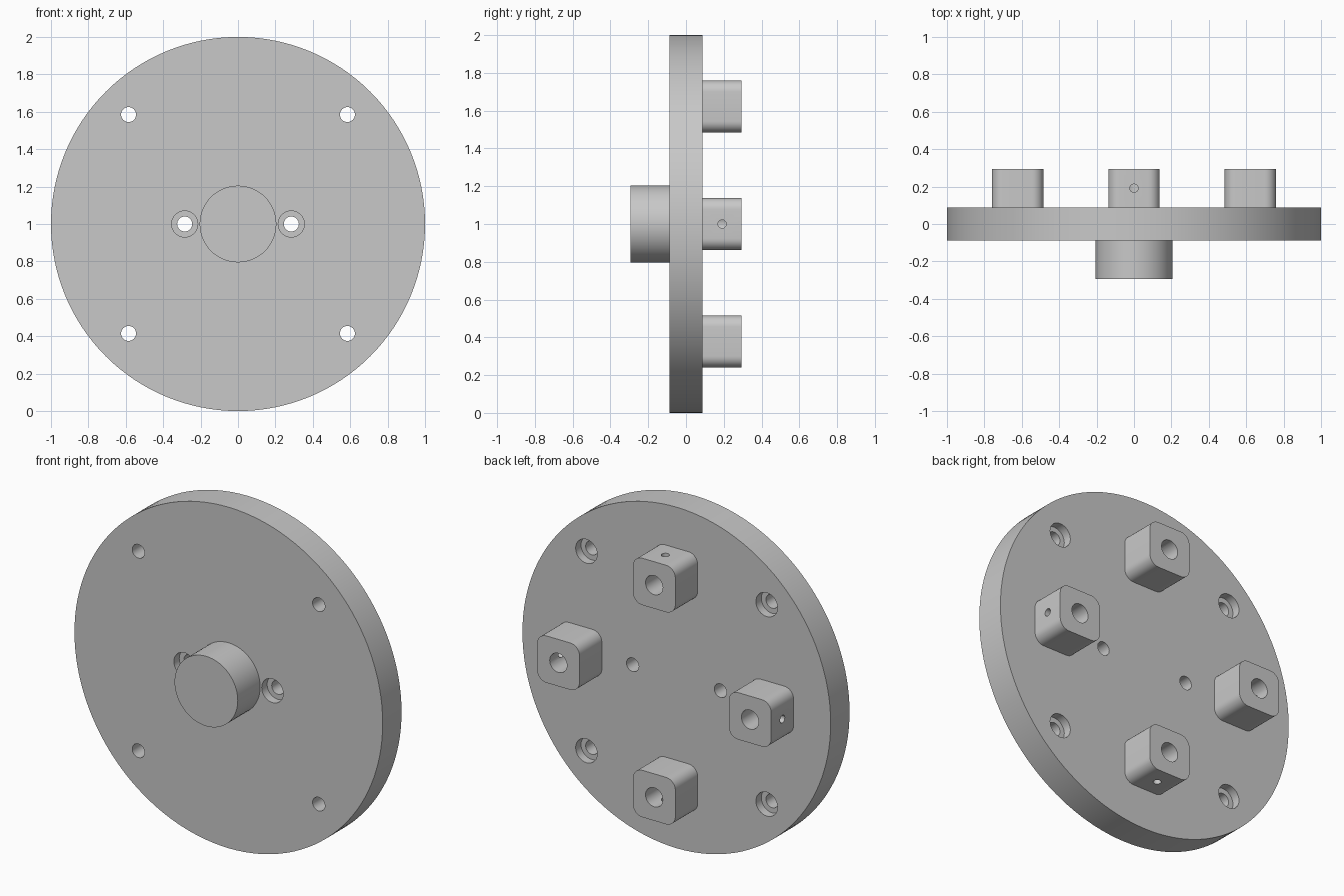
import bpy
import bmesh
from math import pi, radians
from mathutils import Matrix, Vector

# Main dimensions
CENTRE = Vector((0, 0, 1))
HALF = 0.0875          # half the plate thickness
REACH = 0.295          # how far boss and posts stick out
POST_R = 0.622         # distance of posts from the axis
POST_W = 0.275

if "Cube" in bpy.data.objects:
    bpy.data.objects.remove(bpy.data.objects["Cube"], do_unlink=True)

grey = bpy.data.materials.new("machined_grey")
grey.use_nodes = True
colour = (0.58, 0.58, 0.58, 1)
grey.diffuse_color = colour
grey.node_tree.nodes["Principled BSDF"].inputs["Base Color"].default_value = colour


def add_object(name, bm):
    mesh = bpy.data.meshes.new(name)
    bm.to_mesh(mesh)
    bm.free()
    mesh.materials.append(grey)
    obj = bpy.data.objects.new(name, mesh)
    bpy.context.collection.objects.link(obj)
    return obj


def add_rod(bm, radius, start, end, segments=32):
    """Closed cylinder between two points."""
    start, end = Vector(start), Vector(end)
    axis = end - start
    turn = axis.to_track_quat("Z", "Y").to_matrix().to_4x4()
    bmesh.ops.create_cone(bm, cap_ends=True, segments=segments,
                          radius1=radius, radius2=radius, depth=axis.length,
                          matrix=Matrix.Translation((start + end) / 2) @ turn)


def cut(obj, rods):
    """Drill each rod out of the object in turn."""
    bpy.context.view_layer.objects.active = obj
    for rod in rods:
        bm = bmesh.new()
        add_rod(bm, *rod)
        cutter = add_object("drill", bm)
        cutter.hide_render = True
        mod = obj.modifiers.new("drill", "BOOLEAN")
        mod.operation = "DIFFERENCE"
        mod.solver = "EXACT"
        mod.object = cutter
        bpy.ops.object.modifier_apply(modifier=mod.name)
        bpy.data.objects.remove(cutter, do_unlink=True)


def smooth(obj):
    bpy.ops.object.select_all(action="DESELECT")
    obj.select_set(True)
    bpy.context.view_layer.objects.active = obj
    bpy.ops.object.shade_smooth_by_angle(angle=radians(30))


def bolt_hole(x, z, side):
    """Through hole with a counterbore on the front (-1) or back (1)."""
    return [(0.04, (x, -0.2, z), (x, 0.2, z)),
            (0.07, (x, side * (HALF - 0.05), z), (x, side * 0.2, z))]


# Round plate with four outer holes and two inner holes
bm = bmesh.new()
add_rod(bm, 1, CENTRE + Vector((0, -HALF, 0)), CENTRE + Vector((0, HALF, 0)), 128)
plate = add_object("round_plate", bm)
holes = []
for sx in (-1, 1):
    holes += bolt_hole(sx * 0.285, 1, -1)
    for sz in (-1, 1):
        holes += bolt_hole(sx * 0.585, 1 + sz * 0.585, 1)
cut(plate, holes)
smooth(plate)

# Central boss on the front
bm = bmesh.new()
add_rod(bm, 0.205, CENTRE + Vector((0, -REACH, 0)), CENTRE + Vector((0, -HALF, 0)), 64)
smooth(add_object("centre_boss", bm))

# Four rounded posts on the back, each bored and cross drilled from outside
for i, side in enumerate(("top", "right", "bottom", "left")):
    bm = bmesh.new()
    bmesh.ops.create_cube(bm, size=1)
    bmesh.ops.scale(bm, vec=(POST_W, REACH - HALF, POST_W), verts=bm.verts)
    bmesh.ops.translate(bm, vec=(0, (REACH + HALF) / 2, POST_R), verts=bm.verts)
    corners = [e for e in bm.edges
               if abs(e.verts[0].co.y - e.verts[1].co.y) > 0.1]
    bmesh.ops.bevel(bm, geom=corners, offset=0.06, segments=8,
                    profile=0.5, affect="EDGES")
    post = add_object(side + "_post", bm)
    y = (REACH + HALF) / 2
    cut(post, [(0.056, (0, 0, POST_R), (0, 0.4, POST_R)),
               (0.022, (0, y, POST_R), (0, y, POST_R + 0.2))])
    post.data.transform(Matrix.Translation(CENTRE) @ Matrix.Rotation(-i * pi / 2, 4, "Y"))
    smooth(post)
